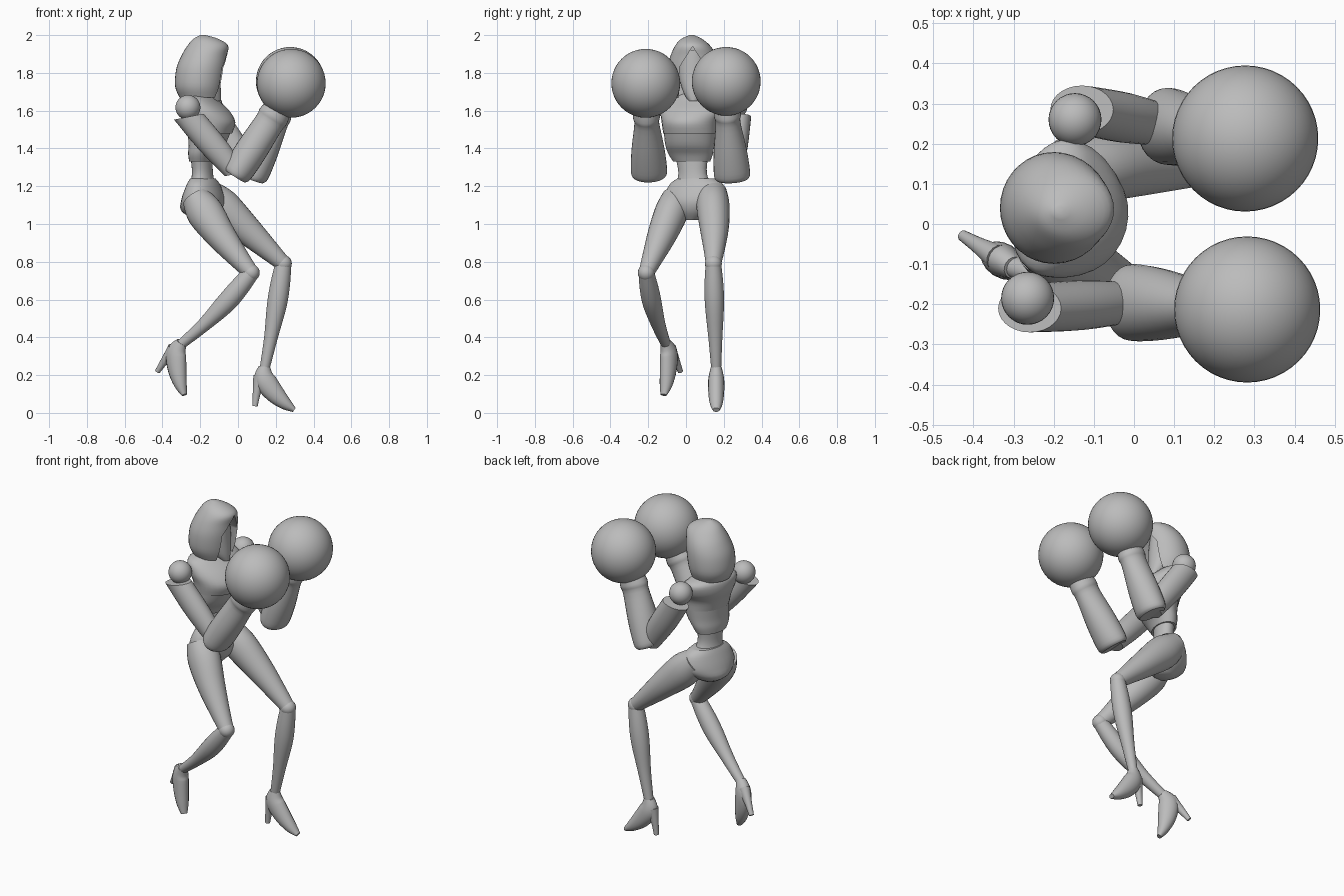
import bpy, bmesh, math
from mathutils import Vector, Matrix

cube = bpy.data.objects.get("Cube")
if cube:
    bpy.data.objects.remove(cube, do_unlink=True)

grey = bpy.data.materials.new("plain_grey")
grey.use_nodes = True
grey.diffuse_color = (0.5, 0.5, 0.5, 1)
grey.node_tree.nodes["Principled BSDF"].inputs["Base Color"].default_value = grey.diffuse_color


def shade_smooth():
    bpy.ops.object.shade_smooth_by_angle(angle=math.radians(40))


def finish(name, bm):
    """Turn the bmesh into a selected, smooth, grey object."""
    bmesh.ops.recalc_face_normals(bm, faces=bm.faces)
    mesh = bpy.data.meshes.new(name)
    bm.to_mesh(mesh)
    bm.free()
    mesh.materials.append(grey)
    obj = bpy.data.objects.new(name, mesh)
    bpy.context.collection.objects.link(obj)
    bpy.ops.object.select_all(action="DESELECT")
    bpy.context.view_layer.objects.active = obj
    obj.select_set(True)
    shade_smooth()
    return obj


def blend(keys, steps):
    """Interpolate the section keys with a smooth spline."""
    result = []
    last = len(keys) - 1
    for i in range(last):
        before, start, end, after = (keys[max(i - 1, 0)], keys[i], keys[i + 1], keys[min(i + 2, last)])
        for step in range(steps):
            t = step / steps
            result.append([
                b + t / 2 * (c - a + t * (2 * a - 5 * b + 4 * c - d + t * (3 * (b - c) + d - a)))
                for a, b, c, d in zip(before, start, end, after)])
    return result + [list(keys[last])]


def loft(name, keys, side=(0, 1, 0), axis=None, sides=28, steps=4):
    """Skin oval sections given as x, y, z, half width, half depth."""
    sections = blend(keys, steps)
    centres = [Vector(section[:3]) for section in sections]
    bm = bmesh.new()
    rings = []
    for i, (*_, width, depth) in enumerate(sections):
        along = Vector(axis) if axis else centres[min(i + 1, len(centres) - 1)] - centres[max(i - 1, 0)]
        along.normalize()
        across = Vector(side)
        across = (across - along * across.dot(along)).normalized()
        out = along.cross(across)
        angles = [math.tau * k / sides for k in range(sides)]
        rings.append([bm.verts.new(centres[i] + across * math.cos(a) * width + out * math.sin(a) * depth)
                      for a in angles])
    for low, high in zip(rings, rings[1:]):
        for k in range(sides):
            n = (k + 1) % sides
            bm.faces.new((low[k], low[n], high[n], high[k]))
    bm.faces.new(rings[0])
    bm.faces.new(rings[-1])
    return finish(name, bm)


def ball(name, centre, radius, segments=32):
    bm = bmesh.new()
    bmesh.ops.create_uvsphere(bm, u_segments=segments, v_segments=segments // 2, radius=radius)
    bmesh.ops.translate(bm, verts=bm.verts, vec=centre)
    return finish(name, bm)


def limb(name, start, end, profile, bow=(0, 0, 0), axis=None):
    """Loft from start to end; the profile holds fraction, half width, half depth."""
    start, end, bow = Vector(start), Vector(end), Vector(bow)
    keys = [(*(start.lerp(end, t) + bow * math.sin(math.pi * t)), width, depth)
            for t, width, depth in profile]
    return loft(name, keys, axis=axis)


UP = (0, 0, 1)
CHEST_SIDE = (0.26, 0.97, 0)
HIP_SIDE = (0.3, 0.95, 0)

# Hood with a peaked opening cut into its front
bm = bmesh.new()
outline = [(-0.04, 1.6), (0.115, 1.6), (0.105, 1.83), (0.035, 1.94), (-0.035, 1.83)]
front = bm.faces.new([bm.verts.new((0.1, y, z)) for y, z in outline])
moved = bmesh.ops.extrude_face_region(bm, geom=[front])["geom"]
bmesh.ops.translate(bm, vec=(-0.27, 0, 0), verts=[g for g in moved if isinstance(g, bmesh.types.BMVert)])
cutter = finish("hood_cutter", bm)
cutter.hide_render = True

hood = loft("hood", [
    (-0.2, 0.04, 1.67, 0.11, 0.11), (-0.205, 0.04, 1.73, 0.135, 0.128),
    (-0.195, 0.04, 1.82, 0.138, 0.132), (-0.178, 0.04, 1.89, 0.122, 0.122),
    (-0.16, 0.035, 1.945, 0.092, 0.107), (-0.17, 0.03, 1.98, 0.055, 0.066),
    (-0.185, 0.03, 2, 0.012, 0.014)], axis=UP, sides=36)
opening = hood.modifiers.new("face_opening", "BOOLEAN")
opening.operation, opening.solver, opening.object = "DIFFERENCE", "EXACT", cutter
bpy.ops.object.modifier_apply(modifier=opening.name)
shade_smooth()
bpy.data.objects.remove(cutter, do_unlink=True)

# Face and neck
loft("face", [(-0.12, 0.04, 1.65, 0.025, 0.03), (-0.14, 0.04, 1.7, 0.055, 0.05),
              (-0.16, 0.04, 1.8, 0.078, 0.062), (-0.16, 0.04, 1.92, 0.06, 0.055)], axis=UP)
limb("neck", (-0.2, 0.04, 1.6), (-0.18, 0.04, 1.75), [(0, 0.06, 0.06), (1, 0.045, 0.045)])

# Torso, widest at the chest, with a stepped corset and a narrow waist
loft("chest", [
    (-0.2, 0.04, 1.69, 0.06, 0.06), (-0.205, 0.045, 1.66, 0.16, 0.09),
    (-0.175, 0.035, 1.6, 0.172, 0.126), (-0.15, 0.02, 1.54, 0.15, 0.135),
    (-0.15, 0.02, 1.48, 0.142, 0.118)], CHEST_SIDE, UP)
loft("corset", [
    (-0.15, 0.02, 1.5, 0.14, 0.115), (-0.165, 0.02, 1.42, 0.132, 0.095),
    (-0.185, 0.025, 1.37, 0.12, 0.075), (-0.193, 0.03, 1.33, 0.1, 0.062)], CHEST_SIDE, UP)
loft("waist", [
    (-0.193, 0.03, 1.36, 0.09, 0.055), (-0.188, 0.035, 1.27, 0.077, 0.053),
    (-0.187, 0.04, 1.2, 0.1, 0.065)], HIP_SIDE, UP)
loft("pelvis", [
    (-0.186, 0.055, 1.24, 0.105, 0.063), (-0.183, 0.055, 1.205, 0.15, 0.082),
    (-0.185, 0.05, 1.13, 0.168, 0.108), (-0.195, 0.045, 1.07, 0.115, 0.105),
    (-0.18, 0.035, 1.02, 0.04, 0.05)], HIP_SIDE, UP)

UPPER_ARM = [(0, 0.06, 0.08), (0.5, 0.062, 0.08), (1, 0.05, 0.06)]
FOREARM = [(-0.03, 0.085, 0.062), (0.04, 0.096, 0.08), (0.33, 0.088, 0.084),
           (0.7, 0.066, 0.078), (0.81, 0.072, 0.082), (1, 0.06, 0.06)]


def arm(name, shoulder, sleeve, elbow, glove):
    """Bent arm: shoulder ball, flared upper arm, cuffed forearm and round glove."""
    ball(name + "_shoulder", shoulder, 0.066)
    limb(name + "_upper_arm", sleeve, elbow, UPPER_ARM, axis=(0.2, 0, -1))
    wrist = Vector(glove) - Vector((0.045, 0, 0.098))
    limb(name + "_forearm", elbow, wrist, FOREARM)
    ball(name + "_glove", glove, 0.182, 48)


arm("right", (-0.265, -0.185, 1.617), (-0.26, -0.21, 1.568), (-0.01, -0.195, 1.265), (0.282, -0.213, 1.745))
arm("left", (-0.147, 0.26, 1.625), (-0.13, 0.285, 1.568), (0.078, 0.245, 1.25), (0.277, 0.213, 1.755))

THIGH = [(0, 0.08, 0.075), (0.2, 0.088, 0.097), (0.5, 0.077, 0.08), (0.8, 0.056, 0.057), (1, 0.041, 0.041)]
CALF = [(0, 0.041, 0.043), (0.2, 0.05, 0.052), (0.4, 0.05, 0.052), (0.7, 0.037, 0.036), (1, 0.026, 0.026)]
# Shoe sections: forward and up from the ankle, then half width and half depth
SHOE = [(0, 0.015, 0.028, 0.03), (0, -0.05, 0.042, 0.056), (0.05, -0.122, 0.042, 0.052),
        (0.11, -0.18, 0.034, 0.034), (0.158, -0.214, 0.018, 0.013)]
HEEL = [(-0.02, -0.04, 0.034, 0.04), (-0.04, -0.12, 0.021, 0.022), (-0.05, -0.195, 0.014, 0.014)]


def leg(name, hip, knee, ankle, calf_bow, thigh_bow, pitch, yaw):
    """Leg with a ball knee and a high-heeled shoe turned at the ankle."""
    limb(name + "_thigh", hip, knee, THIGH, thigh_bow)
    ball(name + "_knee", knee, 0.045, 20)
    limb(name + "_calf", knee, ankle, CALF, calf_bow)
    turn = Matrix.Rotation(math.radians(yaw), 3, "Z") @ Matrix.Rotation(math.radians(pitch), 3, "Y")
    for part, sections in (("_shoe", SHOE), ("_shoe_heel", HEEL)):
        keys = [(*(Vector(ankle) + turn @ Vector((forward, 0, up))), width, depth)
                for forward, up, width, depth in sections]
        loft(name + part, keys, side=turn @ Vector((0, 1, 0)), sides=16)


# The right leg is raised behind, the left one carries the weight
leg("right", (-0.225, -0.045, 1.14), (0.07, -0.21, 0.742), (-0.305, -0.105, 0.36),
    (0.01, -0.01, -0.015), (-0.015, 0, 0), 31, -32)
leg("left", (-0.17, 0.135, 1.17), (0.24, 0.145, 0.79), (0.14, 0.16, 0.23),
    (0.005, 0, 0), (0, 0.01, 0), 0, 0)
